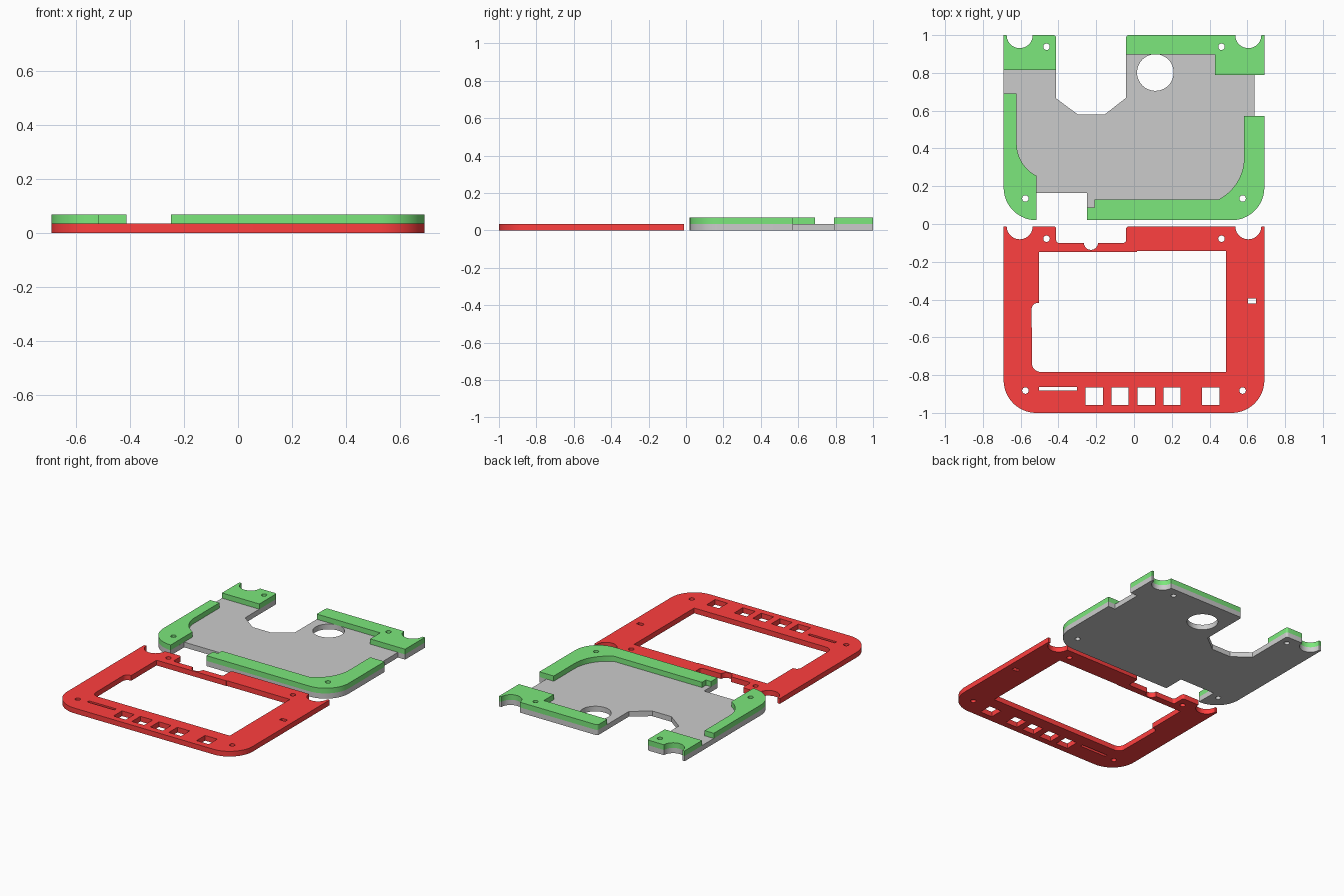
import bpy, bmesh
from math import cos, sin, radians

if "Cube" in bpy.data.objects:
    bpy.data.objects.remove(bpy.data.objects["Cube"])


def arc(cx, cy, r, a0, a1, n=20):
    return [(cx + r * cos(radians(a0 + (a1 - a0) * i / n)),
             cy + r * sin(radians(a0 + (a1 - a0) * i / n))) for i in range(n + 1)]


def circle(cx, cy, r, n=24):
    return arc(cx, cy, r, 0, 360, n)[:-1]


def rect(x0, y0, x1, y1):
    return [(x0, y0), (x1, y0), (x1, y1), (x0, y1)]


def material(name, rgb):
    m = bpy.data.materials.new(name)
    m.diffuse_color = (*rgb, 1)
    m.use_nodes = True
    m.node_tree.nodes["Principled BSDF"].inputs["Base Color"].default_value = m.diffuse_color
    return m


def plate(name, outline, holes, z0, z1, mat=None):
    """Extrude a closed 2D outline with holes between z0 and z1."""
    cu = bpy.data.curves.new(name + "_profile", 'CURVE')
    cu.dimensions, cu.fill_mode, cu.extrude = '2D', 'BOTH', (z1 - z0) / 2
    for loop in [outline] + holes:
        sp = cu.splines.new('POLY')
        sp.points.add(len(loop) - 1)
        for p, (x, y) in zip(sp.points, loop):
            p.co = (x, y, 0, 1)
        sp.use_cyclic_u = True
    tmp = bpy.data.objects.new(name + "_tmp", cu)
    bpy.context.collection.objects.link(tmp)
    bpy.context.view_layer.update()
    dg = bpy.context.evaluated_depsgraph_get()
    me = bpy.data.meshes.new_from_object(tmp.evaluated_get(dg))
    bpy.data.objects.remove(tmp)
    bm = bmesh.new()
    bm.from_mesh(me)
    bmesh.ops.remove_doubles(bm, verts=bm.verts, dist=1e-5)
    bmesh.ops.translate(bm, verts=bm.verts, vec=(0, 0, (z0 + z1) / 2))
    bmesh.ops.recalc_face_normals(bm, faces=bm.faces)
    bm.to_mesh(me)
    bm.free()
    me.name = name
    me.materials.clear()
    if mat:
        me.materials.append(mat)
    ob = bpy.data.objects.new(name, me)
    bpy.context.collection.objects.link(ob)
    bpy.ops.object.select_all(action='DESELECT')
    ob.select_set(True)
    bpy.context.view_layer.objects.active = ob
    bpy.ops.object.shade_smooth_by_angle(angle=radians(30))
    return ob


RED = material("red", (1.0, 0.05, 0.05))
GREEN = material("green", (0.2, 0.8, 0.2))
W, R, T, S = 0.69, 0.173, 0.035, 0.015   # half width, corner, thickness, small fillet
LX, RX = -0.412, -0.042                  # sides of the top cut-out


# Shared edge pieces (outlines run clockwise from top left)
def top_left(y):
    return ([(-W, y)] + arc(-0.605, y, 0.069, 180, 360)
            + arc(LX - S, y - S, S, 90, 0, 5))


def top_right(y):
    return (arc(RX + S, y - S, S, 180, 90, 5)
            + arc(0.605, y, 0.069, 180, 360) + [(W, y)])


def low_right(y):
    return arc(W - R, y + R, R, 0, -90)


def low_left(y):
    return arc(-W + R, y + R, R, 270, 180)


def screw(x, y):
    return circle(x, y, 0.017)


# Front panel with window, button openings and slots
Y = -0.012
front = (top_left(Y) + arc(LX + S, -0.1 + S, S, 180, 270, 5)
         + arc(-0.228, -0.1, 0.037, 180, 360, 14)
         + arc(RX - S, -0.1 + S, S, 270, 360, 5)
         + top_right(Y) + low_right(-1) + low_left(-1))
window = ([(0.487, -0.143), (0.487, -0.783)] + arc(-0.495, -0.738, 0.045, 270, 180, 10)
          + arc(-0.51, -0.45, 0.032, 180, 90, 8)
          + [(-0.503, -0.418), (-0.503, -0.147), (0.015, -0.147), (0.015, -0.143)])
openings = [window, rect(0.603, -0.42, 0.645, -0.394), rect(-0.503, -0.882, -0.302, -0.863)]
openings += [rect(x, -0.957, x + 0.092, -0.866) for x in (-0.257, -0.12, 0.018, 0.155, 0.361)]
openings += [screw(s * x, y) for s in (-1, 1) for x, y in ((0.463, -0.078), (0.575, -0.882))]
plate("front_panel", front, openings, 0, T, RED)

# Back plate
Y0 = 0.02
back = (top_left(1) + [(LX, 0.665), (-0.298, 0.58), (-0.155, 0.58), (RX, 0.668)]
        + top_right(1)
        + [(W, 0.79), (0.637, 0.79), (0.637, 0.573), (W, 0.573)] + low_right(Y0)
        + [(-0.248, Y0), (-0.248, 0.163), (-0.515, 0.163), (-0.515, Y0)] + low_left(Y0))
top_y, low_y = 0.938, 0.135
plate("back_plate", back,
      [circle(0.113, 0.802, 0.097, 48)]
      + [screw(s * x, y) for s in (-1, 1) for x, y in ((0.463, top_y), (0.575, low_y))], 0, T)

# Raised spacer strips on the back plate
plate("spacer_top_left", top_left(1) + [(LX, 0.815), (-W, 0.815)],
      [screw(-0.463, top_y)], T, 2 * T, GREEN)
plate("spacer_top_right",
      top_right(1) + [(W, 0.79), (0.43, 0.79), (0.43, 0.897), (RX, 0.897)],
      [screw(0.463, top_y)], T, 2 * T, GREEN)
plate("spacer_left",
      [(-W, 0.69), (-0.621, 0.69)] + arc(-0.431, 0.425, 0.19, 180, 243.7, 14)
      + [(-0.515, Y0)] + low_left(Y0),
      [screw(-0.575, low_y)], T, 2 * T, GREEN)
plate("spacer_bottom_right",
      [(-0.248, Y0), (-0.248, 0.088), (-0.21, 0.088), (-0.21, 0.129)]
      + arc(0.333, 0.352, 0.25, -63.4, 0, 14) + [(0.583, 0.573), (W, 0.573)] + low_right(Y0),
      [screw(0.575, low_y)], T, 2 * T, GREEN)
